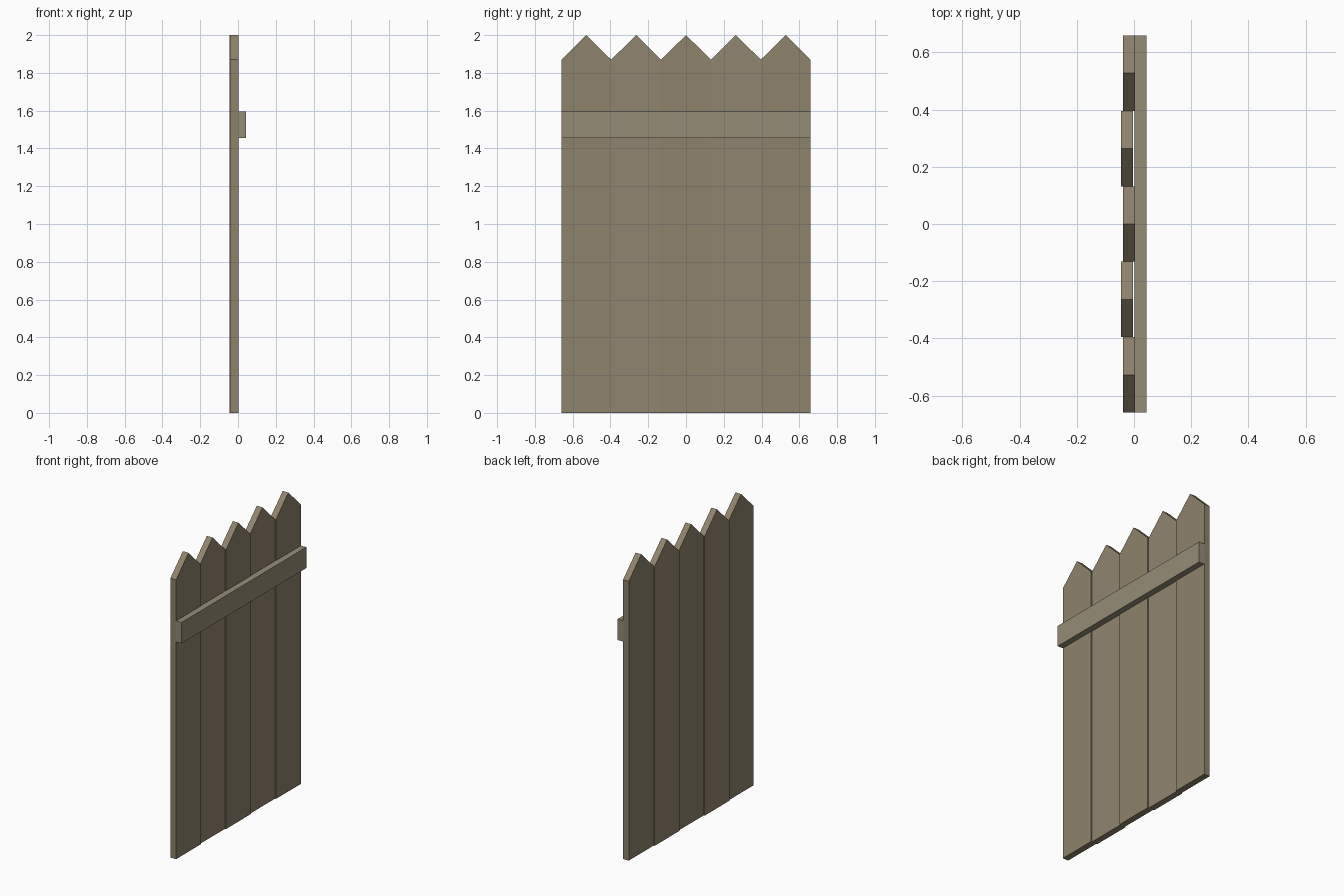
import bpy, bmesh

if "Cube" in bpy.data.objects:
    bpy.data.objects.remove(bpy.data.objects["Cube"])


def material(name, rgb):
    m = bpy.data.materials.new(name)
    m.diffuse_color = (*rgb, 1)
    m.use_nodes = True
    m.node_tree.nodes["Principled BSDF"].inputs["Base Color"].default_value = m.diffuse_color
    return m


def prism(name, profile, x0, x1, mat):
    """Extrude a (y, z) outline from x0 to x1."""
    bm = bmesh.new()
    face = bm.faces.new([bm.verts.new((x0, y, z)) for y, z in profile])
    ext = bmesh.ops.extrude_face_region(bm, geom=[face])["geom"]
    moved = [v for v in ext if isinstance(v, bmesh.types.BMVert)]
    bmesh.ops.translate(bm, verts=moved, vec=(x1 - x0, 0, 0))
    bmesh.ops.recalc_face_normals(bm, faces=bm.faces)
    mesh = bpy.data.meshes.new(name)
    bm.to_mesh(mesh)
    bm.free()
    mesh.materials.append(mat)
    obj = bpy.data.objects.new(name, mesh)
    bpy.context.collection.objects.link(obj)
    return obj


board_mats = [material("wood_a", (0.27, 0.225, 0.15)),
              material("wood_b", (0.285, 0.235, 0.16))]
rail_mat = material("rail_wood", (0.30, 0.265, 0.185))

WIDTH, THICK, COUNT = 0.264, 0.042, 5
HALF = WIDTH * COUNT / 2

# Pointed boards, alternately set back
for i in range(COUNT):
    yc = (i - (COUNT - 1) / 2) * WIDTH
    a, b = yc - WIDTH / 2, yc + WIDTH / 2
    outline = [(a, 0), (b, 0), (b, 1.87), (yc, 2.0), (a, 1.87)]
    x0 = -0.0455 if i % 2 else -0.0385
    prism(f"board_{i + 1}", outline, x0, x0 + THICK, board_mats[i % 2])

# Cross rail
prism("cross_rail", [(-HALF, 1.455), (HALF, 1.455), (HALF, 1.595), (-HALF, 1.595)],
      0.001, 0.0435, rail_mat)
